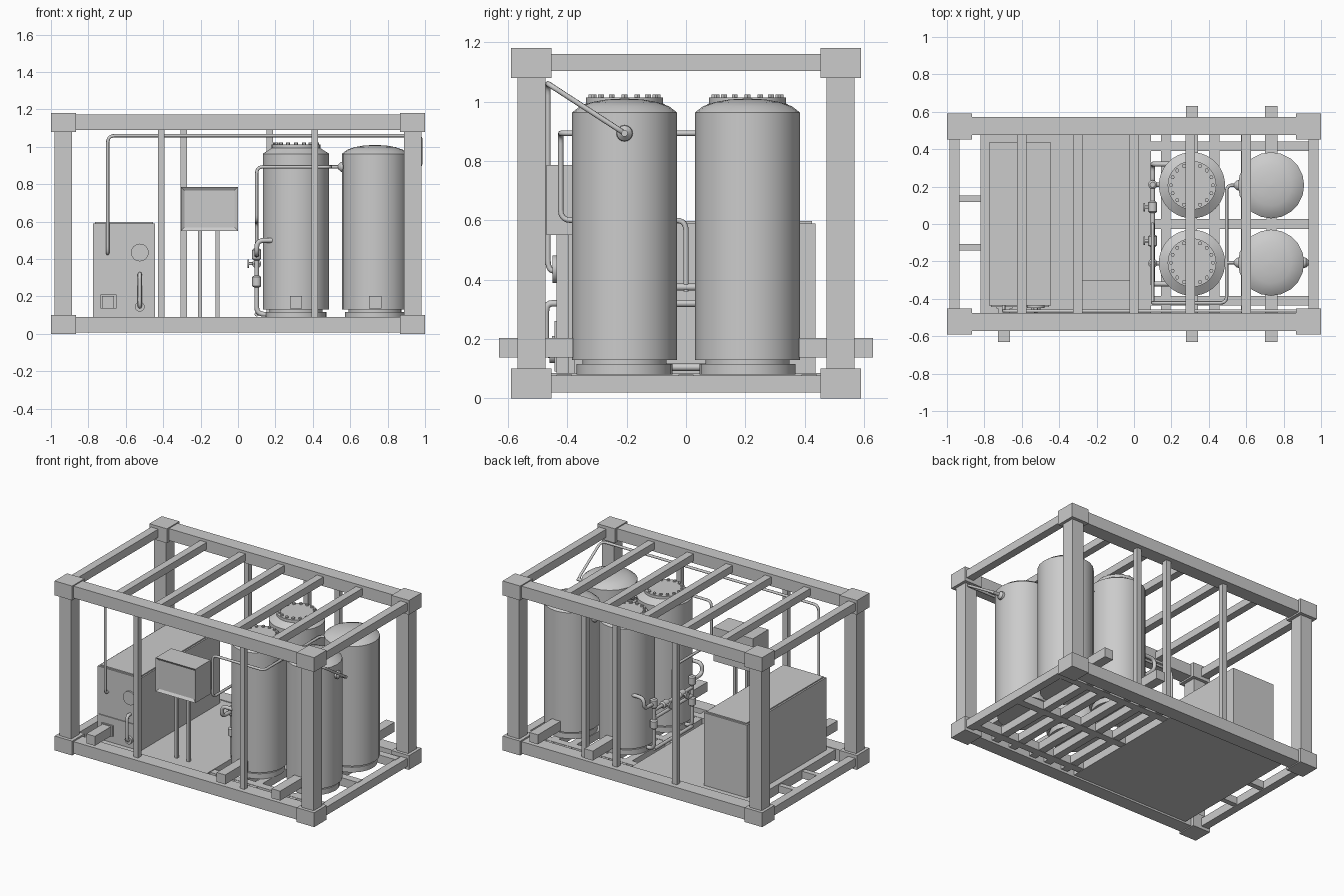
import bpy, bmesh
from math import pi, sin, cos, radians
from mathutils import Vector, Matrix


def finish(name, bm, smooth=False):
    bmesh.ops.recalc_face_normals(bm, faces=bm.faces)
    me = bpy.data.meshes.new(name)
    bm.to_mesh(me)
    bm.free()
    ob = bpy.data.objects.new(name, me)
    bpy.context.collection.objects.link(ob)
    if smooth:
        for p in me.polygons:
            p.use_smooth = True
        me.set_sharp_from_angle(angle=radians(30))
    return ob


def box(name, x0, x1, y0, y1, z0, z1):
    bm = bmesh.new()
    m = Matrix.Translation(((x0 + x1) / 2, (y0 + y1) / 2, (z0 + z1) / 2)) \
        @ Matrix.Diagonal((abs(x1 - x0), abs(y1 - y0), abs(z1 - z0), 1))
    bmesh.ops.create_cube(bm, size=1, matrix=m)
    return finish(name, bm)


def lathe(name, profile, loc, axis=(0, 0, 1), sides=40):
    """Closed solid of revolution from (radius, height) points."""
    bm = bmesh.new()
    rot = Vector((0, 0, 1)).rotation_difference(Vector(axis)).to_matrix()
    rings = []
    for r, h in profile:
        rings.append([bm.verts.new(Vector(loc) + rot @ Vector(
            (r * cos(2 * pi * i / sides), r * sin(2 * pi * i / sides), h)))
            for i in range(sides)])
    for a, b in zip(rings, rings[1:]):
        for i in range(sides):
            j = (i + 1) % sides
            bm.faces.new((a[i], a[j], b[j], b[i]))
    bm.faces.new(rings[0])
    bm.faces.new(rings[-1])
    return finish(name, bm, True)


def pipe(name, pts, r=0.009, bend=0.035):
    """Round tube through points, with rounded corners."""
    pts = [Vector(p) for p in pts]
    path = [pts[0]]
    for a, b, c in zip(pts, pts[1:], pts[2:]):
        p = b + (a - b).normalized() * min(bend, (a - b).length / 2)
        q = b + (c - b).normalized() * min(bend, (c - b).length / 2)
        for k in range(6):
            t = k / 5
            path.append(p * (1 - t) ** 2 + b * 2 * t * (1 - t) + q * t * t)
    path.append(pts[-1])
    cu = bpy.data.curves.new(name, 'CURVE')
    cu.dimensions = '3D'
    cu.bevel_depth = r
    cu.bevel_resolution = 2
    cu.use_fill_caps = True
    sp = cu.splines.new('POLY')
    sp.points.add(len(path) - 1)
    for s, p in zip(sp.points, path):
        s.co = (*p, 1)
    ob = bpy.data.objects.new(name, cu)
    bpy.context.collection.objects.link(ob)
    return ob


# Outer frame: corner blocks, posts and rails
for sx in (-1, 1):
    for sy in (-1, 1):
        for z in (0, 1.08):
            box("corner_block", sx * 0.865, sx, sy * 0.453, sy * 0.59, z, z + 0.1)
        box("corner_post", sx * 0.888, sx * 0.98, sy * 0.474, sy * 0.567, 0.09, 1.09)
    for z in (0.02, 1.103):
        box("end_rail", sx * 0.932, sx * 0.987, -0.46, 0.46, z, z + 0.057)
for sy in (-1, 1):
    for z in (0.007, 1.09):
        box("long_rail", -0.88, 0.88, sy * 0.476, sy * 0.573, z, z + 0.083)

# Side posts and roof beams
for x in (-0.41, 0.41):
    box("front_side_post", x - 0.018, x + 0.018, -0.54, -0.504, 0.08, 1.1)
for x in (-0.29, 0.17, 0.41):
    box("back_side_post", x - 0.018, x + 0.018, 0.504, 0.54, 0.08, 1.1)
for x in (-0.6, -0.3, 0, 0.3, 0.6):
    box("roof_beam", x - 0.025, x + 0.025, -0.48, 0.48, 1.105, 1.155)

# Floor plate, floor beams and lifting stubs
box("floor_plate", -0.82, 0.09, -0.48, 0.48, 0.02, 0.085)
for y in (-0.125, 0.135):
    box("floor_end_beam", -0.94, -0.82, y - 0.018, y + 0.018, 0.025, 0.075)
for y in (-0.41, 0, 0.415):
    box("floor_long_beam", 0.09, 0.94, y - 0.026, y + 0.026, 0.022, 0.08)
for x in (0.17, 0.31, 0.43, 0.597, 0.735):
    box("floor_cross_beam", x - 0.026, x + 0.026, -0.48, 0.48, 0.024, 0.078)
for x, sides in ((-0.695, (-1,)), (0.31, (-1, 1)), (0.733, (-1, 1))):
    for sy in sides:
        box("side_stub", x - 0.033, x + 0.033, sy * 0.38, sy * 0.63, 0.137, 0.203)

# Four tanks: bolted tops on the inner pair, domed tops on the outer pair
BASE = [(0.162, 0.08), (0.162, 0.116), (0.142, 0.116), (0.142, 0.13), (0.177, 0.13)]
for y in (-0.207, 0.207):
    lathe("bolted_tank", BASE + [(0.177, 0.963), (0.128, 0.995)], (0.31, y, 0))
    lathe("tank_flange", [(0.13, 0.994), (0.13, 1.013)], (0.31, y, 0))
    for i in range(16):
        a = 2 * pi * i / 16
        lathe("flange_bolt", [(0.011, 1.012), (0.011, 1.023)],
              (0.31 + 0.112 * cos(a), y + 0.112 * sin(a), 0), sides=6)
    lathe("domed_tank", BASE + [(0.177, 0.963), (0.15, 0.984), (0.11, 0.998),
                                (0.06, 1.007), (0.005, 1.01)],
          (0.733, y, 0), sides=20)
    lathe("tank_nozzle", [(0.028, 0), (0.026, 0.012), (0.011, 0.028)],
          (0.562, y, 0.893), (-1, 0, 0), 16)
lathe("outlet_nozzle", [(0.028, 0), (0.026, 0.015), (0.011, 0.03), (0.011, 0.075)],
      (0.905, -0.207, 0.893), (1, 0, 0), 16)

# Machine cabinet with front panel, vent, gauge and lever
box("cabinet_body", -0.775, -0.445, -0.437, 0.437, 0.085, 0.59)
box("cabinet_lid", -0.764, -0.455, -0.425, 0.425, 0.59, 0.598)
box("cabinet_lower_panel", -0.765, -0.455, -0.443, -0.43, 0.09, 0.26)
box("cabinet_vent", -0.735, -0.65, -0.452, -0.44, 0.135, 0.21)
lathe("cabinet_gauge", [(0.047, 0), (0.047, 0.014)], (-0.525, -0.435, 0.435),
      (0, -1, 0), 32)
lathe("cabinet_outlet", [(0.026, 0), (0.026, 0.02)], (-0.525, -0.44, 0.145),
      (0, -1, 0), 20)
pipe("cabinet_hose", [(-0.525, -0.43, 0.145), (-0.525, -0.472, 0.145),
                      (-0.525, -0.472, 0.32), (-0.525, -0.43, 0.32)], 0.011, 0.03)

# Control box with recessed screen on two legs
bm = bmesh.new()
bmesh.ops.create_cube(bm, size=1, matrix=Matrix.Translation((-0.1525, -0.385, 0.668))
                      @ Matrix.Diagonal((0.305, 0.17, 0.235, 1)))
bm.normal_update()
front = [f for f in bm.faces if f.normal.y < -0.9]
bmesh.ops.inset_region(bm, faces=front, thickness=0.018, use_even_offset=True)
bmesh.ops.translate(bm, verts=list(front[0].verts), vec=(0, 0.012, 0))
finish("control_box", bm)
for x in (-0.203, -0.11):
    box("control_box_leg", x - 0.01, x + 0.01, -0.395, -0.375, 0.08, 0.56)

# Long overhead pipe from the cabinet to the outer tank
pipe("overhead_pipe", [(-0.697, -0.43, 0.43), (-0.697, -0.465, 0.43),
                       (-0.697, -0.465, 1.06), (0.978, -0.465, 1.06),
                       (0.978, -0.207, 0.893), (0.93, -0.207, 0.893)], bend=0.04)

# Feed pipe between the domed tanks and the valve manifold
pipe("feed_pipe", [(0.55, 0.207, 0.893), (0.495, 0.207, 0.893), (0.495, -0.422, 0.893),
                   (0.1, -0.422, 0.893), (0.1, -0.422, 0.6), (0.1, 0, 0.6),
                   (0.1, 0, 0.36)])
pipe("feed_branch", [(0.55, -0.207, 0.893), (0.495, -0.207, 0.893)])

# Valve manifold beside the bolted tanks
for sy in (-1, 1):
    pipe("manifold_riser", [(0.19, sy * 0.32, 0.5), (0.1, sy * 0.32, 0.5),
                            (0.1, sy * 0.32, 0.425), (0.1, sy * 0.21, 0.425),
                            (0.1, sy * 0.21, 0.105), (0.21, sy * 0.21, 0.105)],
         0.013, 0.04)
    for z in (0.28, 0.425):
        lathe("valve_body", [(0.014, -0.032), (0.024, -0.024), (0.024, 0.024),
                             (0.014, 0.032)], (0.1, sy * 0.21, z), sides=16)
    lathe("valve_body", [(0.014, -0.032), (0.024, -0.024), (0.024, 0.024),
                         (0.014, 0.032)], (0.1, sy * 0.09, 0.375), (0, 1, 0), 16)
    lathe("valve_handle", [(0.008, 0), (0.008, 0.03), (0.022, 0.03), (0.022, 0.04)],
          (0.09, sy * 0.09, 0.375), (-1, 0, 0), 16)
for z in (0.105, 0.32, 0.375):
    pipe("manifold_crossbar", [(0.1, -0.21, z), (0.1, 0.21, z)], 0.012)
